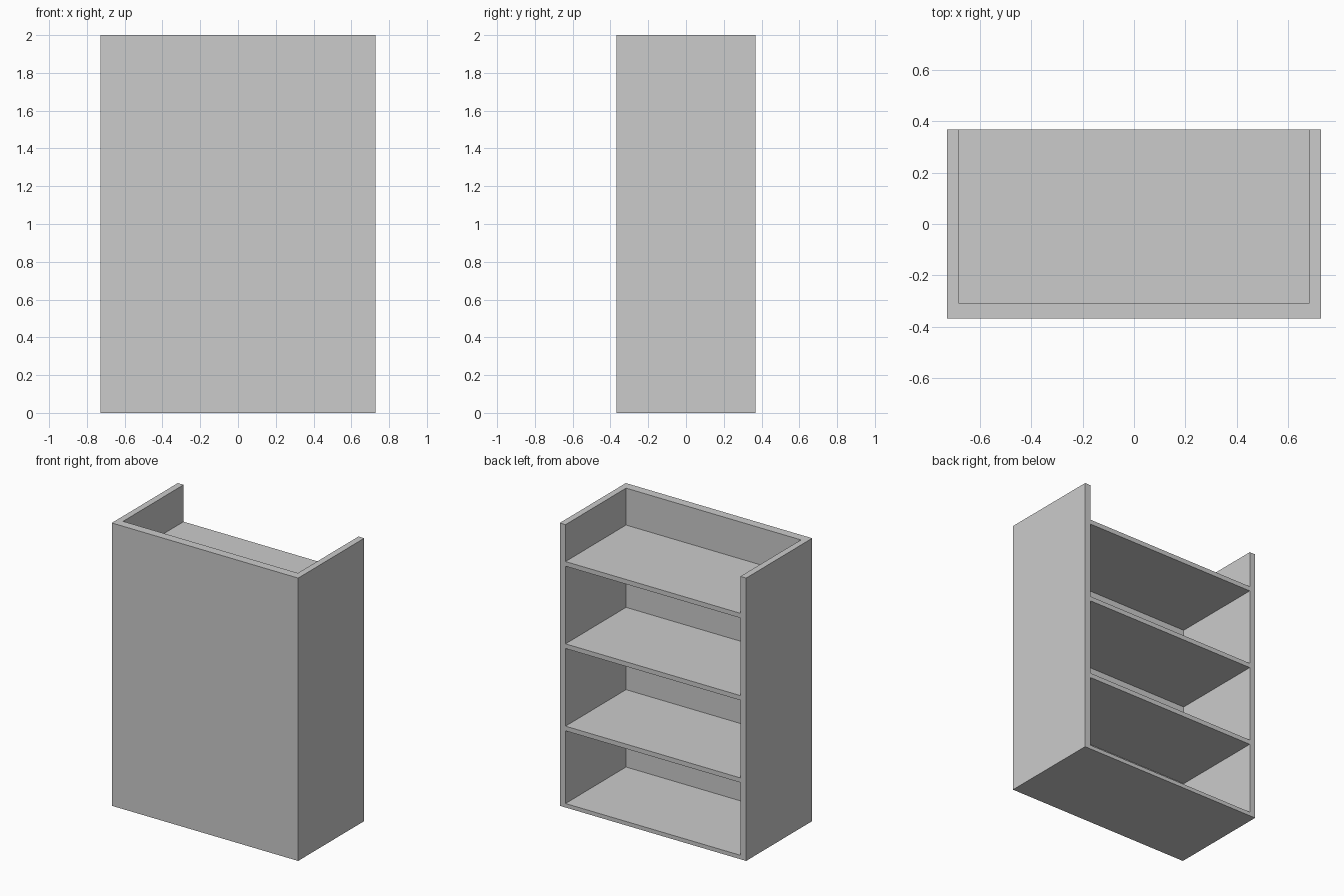
import bpy
import bmesh

if "Cube" in bpy.data.objects:
    bpy.data.objects.remove(bpy.data.objects["Cube"])

W, D, H = 0.729, 0.369, 2.0      # half width, half depth, height
IX, IY = 0.684, -0.307           # inner side face, inner face of front panel


def extrude_profile(name, outline, z0, z1):
    """Extrude a plan outline (x, y) from z0 to z1."""
    bm = bmesh.new()
    face = bm.faces.new([bm.verts.new((x, y, z0)) for x, y in outline])
    ext = bmesh.ops.extrude_face_region(bm, geom=[face], use_keep_orig=True)
    verts = [g for g in ext["geom"] if isinstance(g, bmesh.types.BMVert)]
    bmesh.ops.translate(bm, verts=verts, vec=(0, 0, z1 - z0))
    bmesh.ops.recalc_face_normals(bm, faces=bm.faces)
    mesh = bpy.data.meshes.new(name)
    bm.to_mesh(mesh)
    bm.free()
    obj = bpy.data.objects.new(name, mesh)
    bpy.context.collection.objects.link(obj)
    return obj


# U-shaped shell: front panel and two sides, open at the back
extrude_profile("counter_shell", [
    (-W, -D), (W, -D), (W, D), (IX, D),
    (IX, IY), (-IX, IY), (-IX, D), (-W, D)], 0, H)

# Floor board and three shelves fitted between the sides
board = [(-IX, IY), (IX, IY), (IX, D), (-IX, D)]
extrude_profile("floor_board", board, 0, 0.028)
for i in range(3):
    top = 0.575 + i * 0.582
    extrude_profile(f"shelf_{i + 1}", board, top - 0.033, top)
